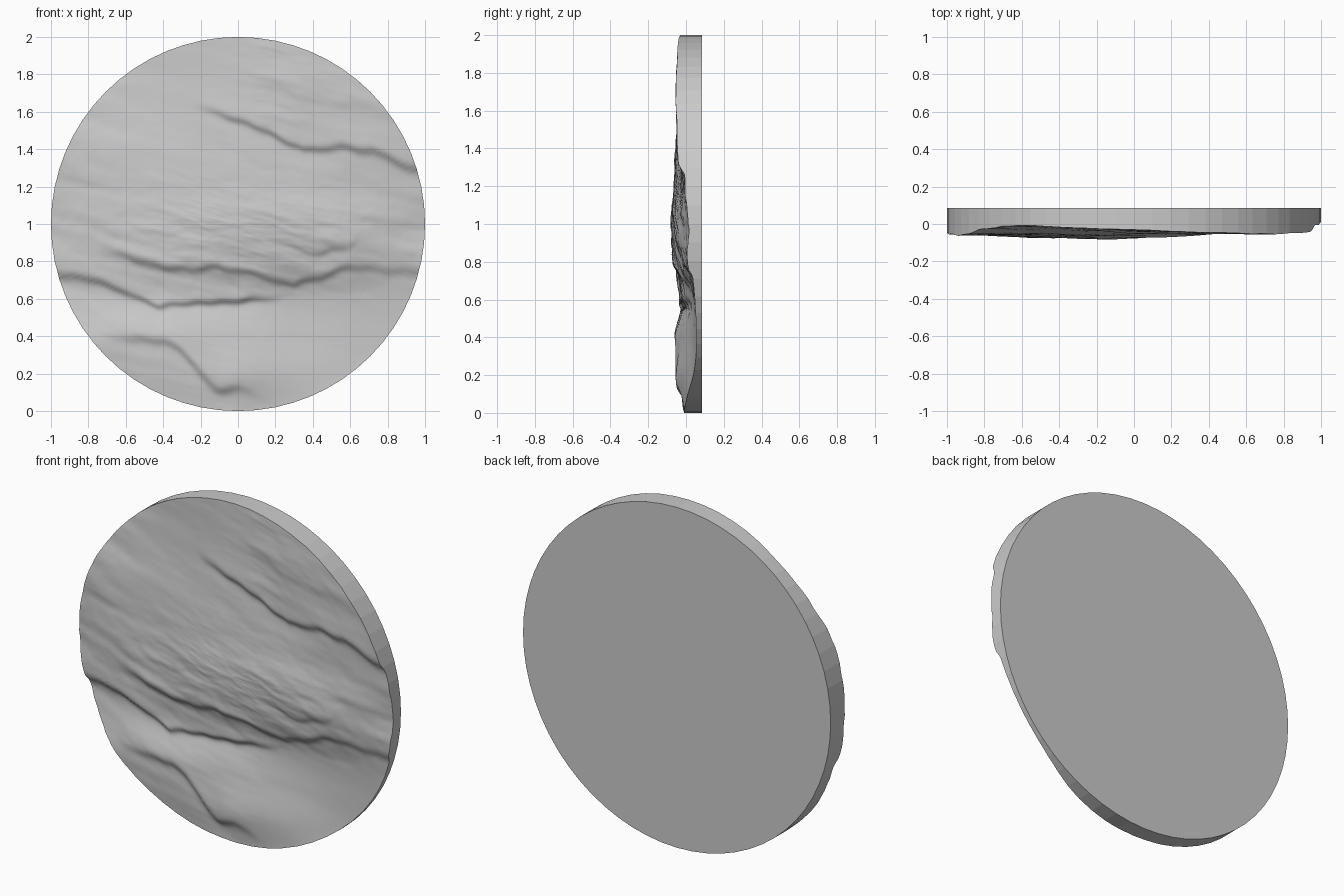
import bpy, bmesh, math
from mathutils import Vector, noise

if "Cube" in bpy.data.objects:
    bpy.data.objects.remove(bpy.data.objects["Cube"])

SIDES, SUB, RINGS = 64, 4, 100
BACK = 0.085

# Broad relief: front y in hundredths; rows z = 0..2 step 0.2, columns x = -1..1
RELIEF = [
    [-1, -1, -1.5, -1.5, 0, 2, 2],
    [-4, -4, -4, -4.5, 0, 4.5, 5],
    [-5, -5.5, -5, -2, 2.5, 5, 5.5],
    [-2, -2.5, -2, 0, 3, 4, 4.5],
    [-4, -5, -6, -5, -3, -0.5, 1.5],
    [-4.5, -6.5, -7.5, -7.5, -6, -3, 1],
    [-5.5, -6, -6.5, -6, -4, -2, -1],
    [-6, -5, -5, -4.5, -3.5, -4, -4],
    [-3, -2.5, -3, -4, -4.5, -5, -5],
    [0, -0.5, -2, -3.5, -5, -5, -5],
    [0, 0, -2, -3, -4, -4, -4],
]

# Rock ledges: edge line (x, z), depth of the step, sharpness, falloff
LEDGES = [
    ([(-.25, 1.64), (.05, 1.54), (.35, 1.39), (.5, 1.4), (.72, 1.4), (.85, 1.33), (1, 1.27)], .016, .022, .10),
    ([(-.75, .88), (-.55, .8), (-.4, .77), (-.25, .75), (-.1, .77), (.1, .72), (.3, .67), (.6, .77), (1, .74)], .013, .022, .09),
    ([(-1.1, .76), (-.85, .71), (-.7, .67), (-.55, .61), (-.42, .555), (-.2, .58), (.25, .6)], .018, .018, .09),
    ([(-.75, .4), (-.4, .37), (-.3, .32), (-.2, .2), (-.1, .1), (0, .13), (.15, .05)], .018, .03, .10),
    ([(.15, .93), (.3, .87), (.45, .84), (.6, .88), (.68, .96)], .009, .02, .07),
    ([(0, 1.8), (.2, 1.74), (.4, 1.66), (.7, 1.62), (.9, 1.55)], .005, .03, .08),
    ([(-1, 1.27), (-.8, 1.22), (-.6, 1.17)], .005, .02, .06),
]


def cubic(p, t):
    a, b, c, d = p
    return b + .5 * t * (c - a + t * (2 * a - 5 * b + 4 * c - d + t * (3 * (b - c) + d - a)))


def sample(values, u, inner):
    n = len(values)
    i = max(0, min(n - 2, int(u)))
    return cubic([inner(values[max(0, min(n - 1, i + k))]) for k in (-1, 0, 1, 2)], u - i)


def ledge(x, z, line, depth, sharp, fall):
    if not line[0][0] < x < line[-1][0]:
        return 0
    for (x0, z0), (x1, z1) in zip(line, line[1:]):
        if x <= x1:
            zl = z0 + (z1 - z0) * (x - x0) / (x1 - x0)
            break
    zl += .02 * noise.noise(Vector((x * 9, depth * 900, 0)))
    # Fade at inner ends, but carry on through the rim
    fade = 1
    for end in (line[0][0], line[-1][0]):
        if abs(end) < .95:
            fade *= min(1, abs(x - end) / .2)
    t = z - zl
    return -depth * fade * math.tanh(t / sharp) * math.exp(-abs(t) / fall)


def front_y(x, z):
    y = .01 * sample(RELIEF, z / .2, lambda row: sample(row, (x + 1) * 3, lambda v: v))
    y += sum(ledge(x, z, *l) for l in LEDGES)
    # Streaky weathering, strongest across the middle and the left
    rough = .25 + .75 * math.exp(-((z - .92) / .28) ** 2)
    rough = max(rough, .7 * min(1, max(0, -x - .35) * 2.5))
    if z > 1.35 and x > .1:
        rough = max(rough, .6 * min(1, (z - 1.35) * 5))
    if x > .15 and z < .62:
        rough *= .3
    p = Vector((x * 3 + z, 0, z * 9 + x * 2))
    y += .008 * rough * noise.fractal(p, .9, 2.1, 4)
    return max(-.085, min(.06, y))


# Carved stone disc: polar grid front, straight rim, flat back
bm = bmesh.new()
n = SIDES * SUB


def rim_point(k):
    i, f = divmod(k, SUB)
    a, b = (2 * math.pi * j / SIDES for j in (i, i + 1))
    f /= SUB
    return (math.cos(a) * (1 - f) + math.cos(b) * f,
            math.sin(a) * (1 - f) + math.sin(b) * f)


outline = [rim_point(k) for k in range(n)]
centre = bm.verts.new((0, front_y(0, 1), 1))
rings = []
for r in range(1, RINGS + 1):
    s = r / RINGS
    rings.append([bm.verts.new((x * s, front_y(x * s, 1 + z * s), 1 + z * s)) for x, z in outline])
back = [bm.verts.new((x, BACK, 1 + z)) for x, z in outline]

for k in range(n):
    j = (k + 1) % n
    bm.faces.new((centre, rings[0][k], rings[0][j])).smooth = True
    for a, b in zip(rings, rings[1:]):
        bm.faces.new((a[k], b[k], b[j], a[j])).smooth = True
    bm.faces.new((rings[-1][k], back[k], back[j], rings[-1][j]))
    bm.edges.get((rings[-1][k], rings[-1][j])).smooth = False
bm.faces.new(back)
bmesh.ops.recalc_face_normals(bm, faces=bm.faces)

mesh = bpy.data.meshes.new("stone_disc")
bm.to_mesh(mesh)
bm.free()
bpy.context.collection.objects.link(bpy.data.objects.new("stone_disc", mesh))
